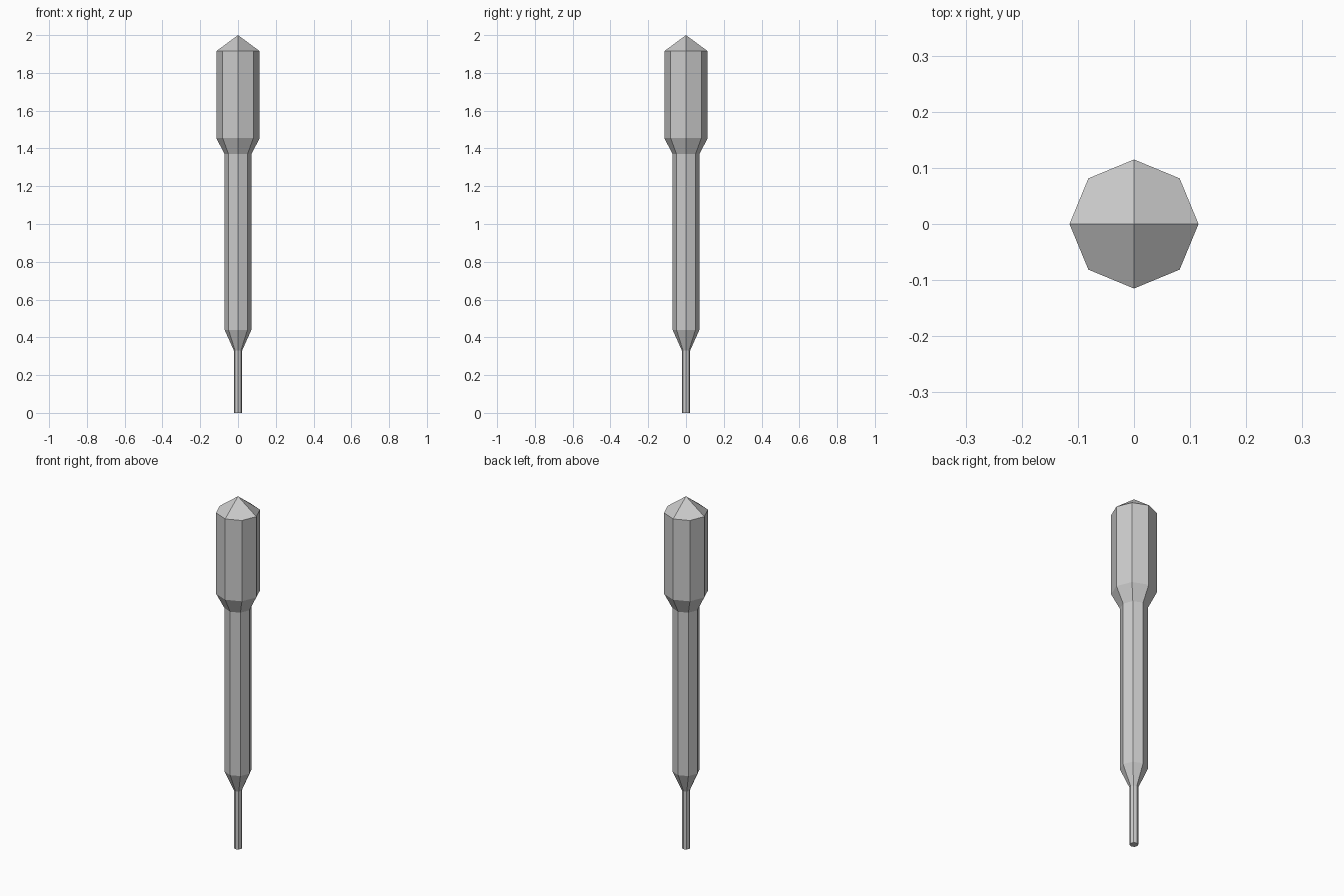
import bpy
import bmesh
from math import cos, sin, tau

SIDES = 8

cube = bpy.data.objects.get("Cube")
if cube:
    bpy.data.objects.remove(cube, do_unlink=True)

grey = bpy.data.materials.new("plain grey")
grey.use_nodes = True
colour = (0.6, 0.6, 0.6, 1)
grey.diffuse_color = colour
grey.node_tree.nodes["Principled BSDF"].inputs["Base Color"].default_value = colour


def turned_part(name, profile, peak=None, closed_bottom=False):
    """Eight-sided turned part; profile lists (radius, height) from bottom up."""
    bm = bmesh.new()
    rings = [[bm.verts.new((r * cos(tau * i / SIDES), r * sin(tau * i / SIDES), z))
              for i in range(SIDES)] for r, z in profile]
    for low, high in zip(rings, rings[1:]):
        for i in range(SIDES):
            j = (i + 1) % SIDES
            bm.faces.new((low[i], low[j], high[j], high[i]))
    if closed_bottom:
        bm.faces.new(rings[0][::-1])
    # Pointed cap: four facets, each spanning two sides
    if peak:
        top = rings[-1]
        apex = bm.verts.new((0, 0, peak))
        for i in range(0, SIDES, 2):
            bm.faces.new((apex, top[i], top[i + 1], top[(i + 2) % SIDES]))
    mesh = bpy.data.meshes.new(name)
    bm.to_mesh(mesh)
    bm.free()
    mesh.materials.append(grey)
    obj = bpy.data.objects.new(name, mesh)
    bpy.context.collection.objects.link(obj)
    return obj


# Thin rod at the foot
turned_part("tip_rod", [(0.022, 0), (0.022, 0.33)], closed_bottom=True)
# Long middle shaft, flaring out from the rod
turned_part("shaft", [(0.022, 0.33), (0.071, 0.44), (0.071, 1.37)])
# Thick head with a flared base and pointed cap
turned_part("head", [(0.071, 1.37), (0.115, 1.455), (0.115, 1.915)], peak=2.0)
